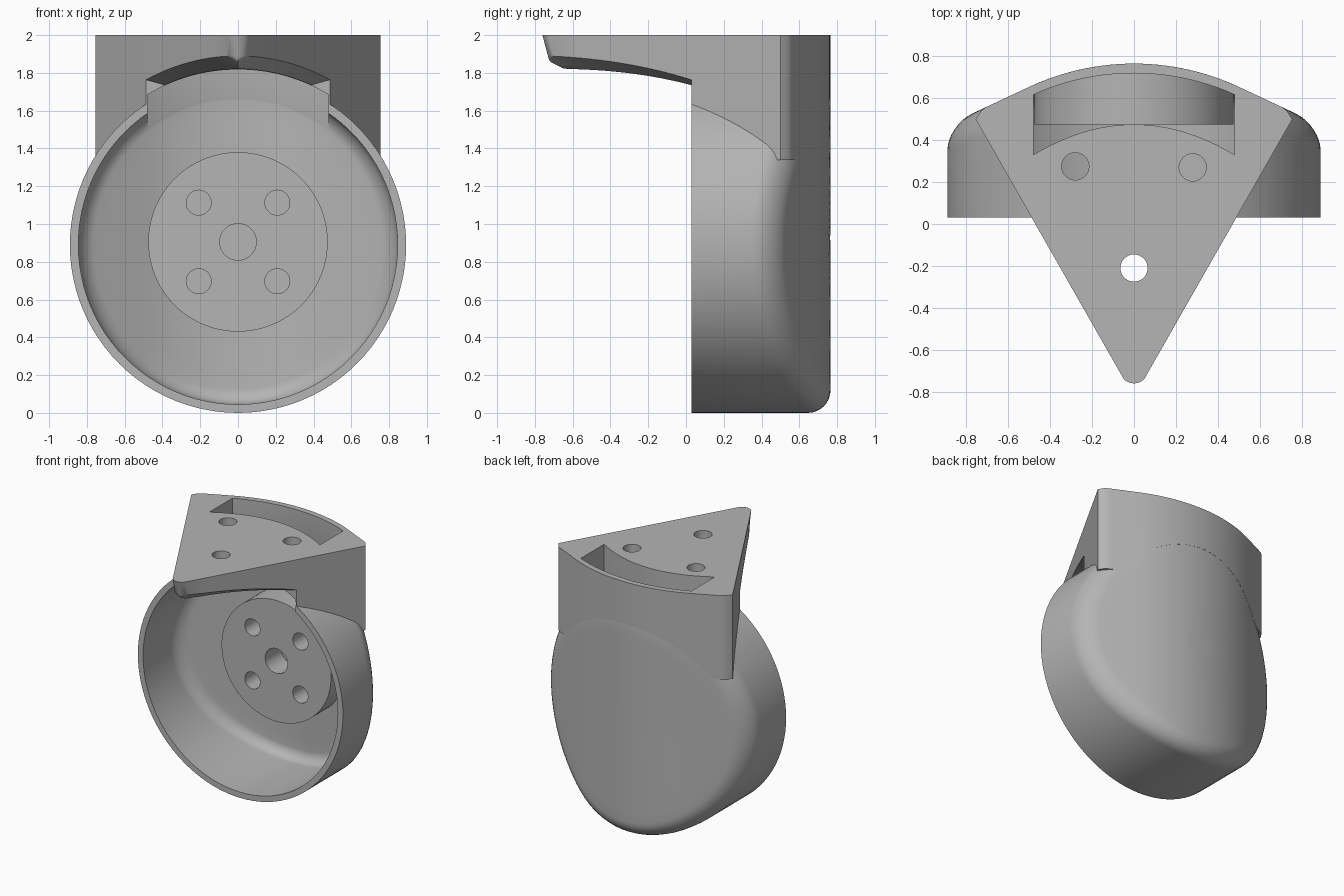
import bpy, bmesh
from math import sin, cos, pi, sqrt
from mathutils import Matrix

cube = bpy.data.objects.get("Cube")
if cube:
    bpy.data.objects.remove(cube, do_unlink=True)

grey = bpy.data.materials.new("plain_grey")
grey.use_nodes = True
grey.diffuse_color = (0.46, 0.46, 0.46, 1)
grey.node_tree.nodes["Principled BSDF"].inputs["Base Color"].default_value = grey.diffuse_color

AXIS = 0.89      # height of the drum axis
RIM = 0.03       # y of the open front rim


def lerp(a, b, t):
    return a + (b - a) * t


def finish(name, bm):
    bmesh.ops.recalc_face_normals(bm, faces=bm.faces)
    mesh = bpy.data.meshes.new(name)
    bm.to_mesh(mesh)
    bm.free()
    mesh.materials.append(grey)
    ob = bpy.data.objects.new(name, mesh)
    bpy.context.collection.objects.link(ob)
    return ob


def back(x):
    """Plan curve of the back: an arc that runs out into tangents."""
    x = abs(x)
    if x < 0.5:
        return sqrt(1.18 ** 2 - x * x) - 0.415
    return back(0.4999) - 0.468 * (x - 0.5)


def drum(name, radius, cz, front, inset, fillet):
    """Cylinder along y whose far end follows the back curve."""
    bm = bmesh.new()
    n = 96
    rings = [(radius, None)]
    if fillet:
        for k in range(9):
            a = pi / 2 * (1 - k / 8)
            rings.append((radius - fillet + fillet * sin(a), fillet * (1 - cos(a))))
    else:
        rings.append((radius, 0))
    inner = radius - fillet
    rings += [(inner * (1 - k / 10), 0) for k in range(1, 10)]
    loops = []
    for rad, drop in rings:
        loop = []
        for i in range(n):
            x, z = rad * cos(2 * pi * i / n), cz + rad * sin(2 * pi * i / n)
            y = front if drop is None else back(x) - inset - drop
            loop.append(bm.verts.new((x, y, z)))
        loops.append(loop)
    for a, b in zip(loops, loops[1:]):
        for i in range(n):
            j = (i + 1) % n
            bm.faces.new((a[i], a[j], b[j], b[i]))
    bm.faces.new(loops[0])
    bm.faces.new(loops[-1])
    return finish(name, bm)


def slab(name, top, bottom):
    """Closed solid between two matching point grids."""
    bm = bmesh.new()
    t, b = [[[bm.verts.new(p) for p in row] for row in g] for g in (top, bottom)]
    rows, cols = len(t), len(t[0])
    for g in (t, b):
        for i in range(rows - 1):
            for j in range(cols - 1):
                bm.faces.new((g[i][j], g[i][j + 1], g[i + 1][j + 1], g[i + 1][j]))
    for j in range(cols - 1):
        for i in (0, rows - 1):
            bm.faces.new((t[i][j], t[i][j + 1], b[i][j + 1], b[i][j]))
    for i in range(rows - 1):
        for j in (0, cols - 1):
            bm.faces.new((t[i][j], t[i + 1][j], b[i + 1][j], b[i][j]))
    return finish(name, bm)


def rod(name, x, y, z, radius, depth, along_y=False):
    bm = bmesh.new()
    turn = Matrix.Rotation(pi / 2, 4, 'X') if along_y else Matrix()
    bmesh.ops.create_cone(bm, cap_ends=True, segments=32, radius1=radius, radius2=radius,
                          depth=depth, matrix=Matrix.Translation((x, y, z)) @ turn)
    return finish(name, bm)


def combine(ob, other, operation):
    mod = ob.modifiers.new("join", 'BOOLEAN')
    mod.operation, mod.object, mod.solver = operation, other, 'EXACT'
    bpy.context.view_layer.objects.active = ob
    bpy.ops.object.modifier_apply(modifier=mod.name)
    bpy.data.objects.remove(other, do_unlink=True)


# wedge-shaped mounting block with a rounded tip and a chamfered arched underside
def half_width(y):
    w = 0.75 - (0.49 - y) / 1.754
    if y < -0.725:
        w = min(w, sqrt(max(0.07 ** 2 - (y + 0.69) ** 2, 0.00003)))
    return w


def arch(x, r):
    return AXIS + sqrt(max(r * r - x * x, 0))


def columns(w):
    """Fractions across the width, with the chamfer line on a column."""
    inner = max(w - 0.1, 0.3 * w) / w
    side = [lerp(1, inner, k / 4) for k in range(4)]
    return [-s for s in side] + [inner * (k / 16 - 1) for k in range(33)] + side[::-1]


top, bottom = [], []
front_rows = [-0.76, -0.757, -0.75, -0.74, -0.725, -0.7, -0.66]
front_rows += [lerp(-0.62, RIM, k / 12) for k in range(13)]
for y in front_rows:
    w = half_width(y)
    xs = [t * w for t in columns(w)]
    draft = 0.03 * min(max((-0.6 - y) / 0.16, 0), 1)
    top.append([(x, y, 2) for x in xs])
    bottom.append([(x, y + draft, arch(x, 1.0 - 0.07 * min((w - abs(x)) / 0.1, 1))) for x in xs])
wide = 0.755
for k in range(9):
    s = max(k / 8, 0.002)
    w = lerp(half_width(RIM), wide, s)
    pts = []
    for t in columns(w):
        x_end = t * wide
        corner = 0.035 * max(0, (abs(x_end) - 0.71) / 0.045) ** 2
        pts.append((t * w, lerp(RIM, back(x_end) - corner, s)))
    top.append([(x, y, 2) for x, y in pts])
    bottom.append([(x, y, max(1.34, arch(x, 0.78))) for x, y in pts])
block = slab("mounting_block", top, bottom)

# drum housing joined to the block, then hollowed
body = drum("caster_housing", 0.89, AXIS, RIM, 0, 0.12)
combine(body, block, 'UNION')
combine(body, drum("cavity", 0.845, AXIS, -0.001, 0.044, 0.08), 'DIFFERENCE')

# curved slot down through the block
span = [0.48 * (k / 12 - 1) for k in range(25)]


def slot_level(z):
    return [[(x, 0.475 - 0.145 * (x / 0.48) ** 2, z) for x in span],
            [(x, back(x) - 0.046, z) for x in span]]


combine(body, slab("slot", slot_level(2.1), slot_level(1.3)), 'DIFFERENCE')

# arched notch through the rim
notch = slab("notch", [[(x, y, arch(x, 0.928)) for x in span] for y in (0.005, 0.6)],
             [[(x, y, 1.3) for x in span] for y in (0.005, 0.6)])
combine(body, notch, 'DIFFERENCE')

# round hub on the back wall
combine(body, drum("hub", 0.475, 0.905, 0.475, 0.02, 0), 'UNION')

# hub bores
combine(body, rod("centre_bore", 0, 0.55, 0.905, 0.097, 0.24, True), 'DIFFERENCE')
for sx in (-1, 1):
    for sz in (-1, 1):
        combine(body, rod("bolt_bore", 0.208 * sx, 0.55, 0.905 + 0.208 * sz, 0.066, 0.24, True),
                'DIFFERENCE')

# screw holes through the top
for x, y in ((-0.28, 0.275), (0.28, 0.27), (0, -0.21)):
    combine(body, rod("screw_hole", x, y, 1.9, 0.065, 0.5), 'DIFFERENCE')

bpy.ops.object.select_all(action='DESELECT')
body.select_set(True)
bpy.context.view_layer.objects.active = body
bpy.ops.object.shade_smooth_by_angle(angle=0.5)
